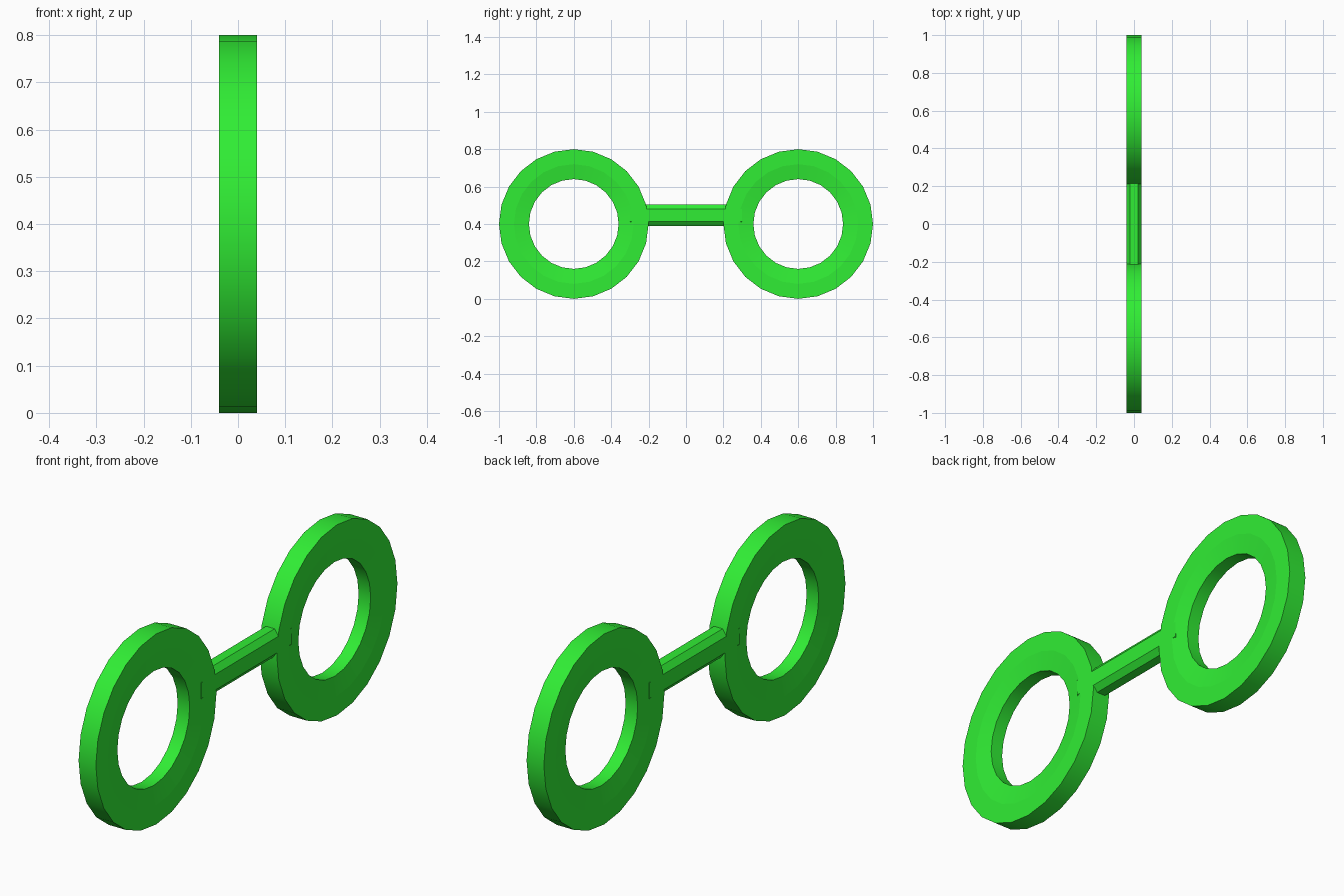
import bpy, bmesh
from math import sin, cos, pi

if "Cube" in bpy.data.objects:
    bpy.data.objects.remove(bpy.data.objects["Cube"])

green = bpy.data.materials.new("green")
green.diffuse_color = (0.03, 0.85, 0.035, 1)
green.use_nodes = True
green.node_tree.nodes["Principled BSDF"].inputs["Base Color"].default_value = green.diffuse_color


def finish(name, bm, smooth, sharp=()):
    bmesh.ops.recalc_face_normals(bm, faces=bm.faces)
    for f in bm.faces:
        f.smooth = smooth
    for e in sharp:
        e.smooth = False
    me = bpy.data.meshes.new(name)
    bm.to_mesh(me)
    bm.free()
    me.materials.append(green)
    ob = bpy.data.objects.new(name, me)
    bpy.context.collection.objects.link(ob)
    return ob


def ring(name, y0, z0=0.4, n=24):
    # cross-section (radius, x): flat outer face, sloping towards the hole
    prof = [(0.4, -0.04), (0.4, 0.04), (0.32, 0.04),
            (0.24, 0.028), (0.24, -0.028), (0.32, -0.04)]
    bm = bmesh.new()
    loops = [[bm.verts.new((x, y0 + r * cos(2 * pi * i / n), z0 + r * sin(2 * pi * i / n)))
              for i in range(n)] for r, x in prof]
    for a, b in zip(loops, loops[1:] + loops[:1]):
        for i in range(n):
            j = (i + 1) % n
            bm.faces.new((a[i], a[j], b[j], b[i]))
    # circular edges stay crisp, walls shade smoothly around
    sharp = [bm.edges.get((l[i], l[(i + 1) % n])) for l in loops for i in range(n)]
    return finish(name, bm, True, sharp)


def bar(name, y=0.3, z0=0.447):
    # chamfered rectangular section extruded along y
    hx, hz, cx, cz = 0.04, 0.058, 0.02, 0.033
    sec = [(hx, -cz), (hx, cz), (cx, hz), (-cx, hz),
           (-hx, cz), (-hx, -cz), (-cx, -hz), (cx, -hz)]
    bm = bmesh.new()
    a = [bm.verts.new((x, -y, z0 + z)) for x, z in sec]
    b = [bm.verts.new((x, y, z0 + z)) for x, z in sec]
    bm.faces.new(a)
    bm.faces.new(b)
    for i in range(8):
        j = (i + 1) % 8
        bm.faces.new((a[i], a[j], b[j], b[i]))
    return finish(name, bm, False)


ring("front_ring", -0.6)
ring("rear_ring", 0.6)
bar("connecting_bar")
